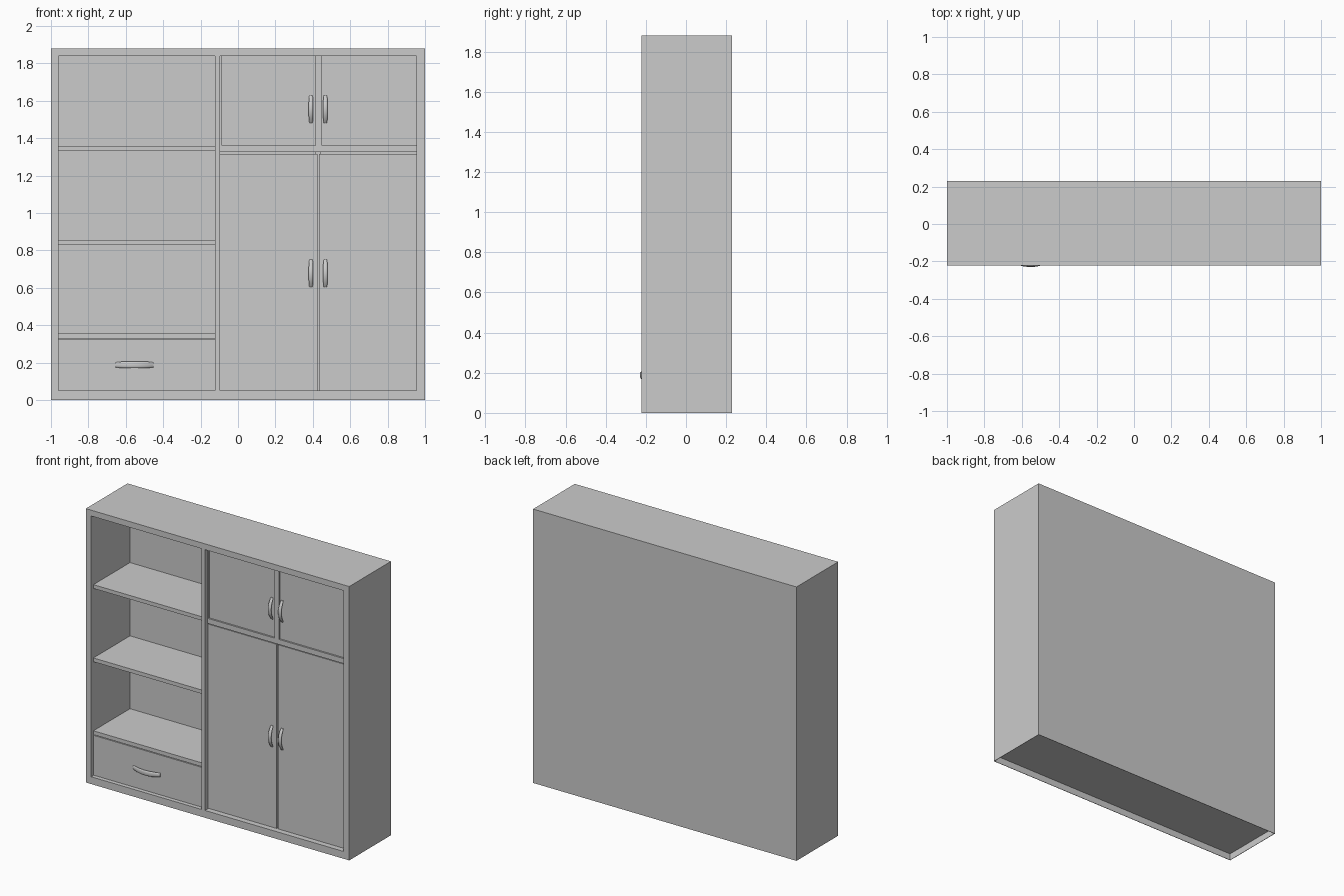
import bpy, bmesh, math

if "Cube" in bpy.data.objects:
    bpy.data.objects.remove(bpy.data.objects["Cube"])

FRONT, BACK, H = -0.222, 0.23, 1.88
L0, L1 = -0.96, -0.123        # left opening
R0, R1 = -0.095, 0.955        # right opening
INNER = 0.2                   # inside face of the back panel


def box(name, x0, x1, y0, y1, z0, z1):
    bm = bmesh.new()
    bmesh.ops.create_cube(bm, size=1)
    for v in bm.verts:
        v.co = ((x0, x1)[v.co.x > 0], (y0, y1)[v.co.y > 0], (z0, z1)[v.co.z > 0])
    me = bpy.data.meshes.new(name)
    bm.to_mesh(me)
    bm.free()
    ob = bpy.data.objects.new(name, me)
    bpy.context.collection.objects.link(ob)
    return ob


def cut(target, *dims):
    cutter = box("cutter", *dims)
    cutter.hide_render = True
    mod = target.modifiers.new("cut", 'BOOLEAN')
    mod.operation, mod.solver, mod.object = 'DIFFERENCE', 'EXACT', cutter
    bpy.context.view_layer.objects.active = target
    bpy.ops.object.modifier_apply(modifier=mod.name)
    bpy.data.objects.remove(cutter)


def handle(name, x, y, z, length, width, vertical, bow=0.033, thick=0.012):
    """Bowed grip: elliptical rings swept along a shallow arc."""
    bm = bmesh.new()
    n, sides, rings = 16, 12, []
    for i in range(n + 1):
        t = -1 + 2 * i / n
        yc = y - (bow - thick / 2) * (1 - t * t)
        w = width / 2 * (1 - 0.3 * t ** 4)
        ring = []
        for k in range(sides):
            a = 2 * math.pi * k / sides
            along, across = t * length / 2, w * math.cos(a)
            dx, dz = (across, along) if vertical else (along, across)
            ring.append(bm.verts.new((x + dx, yc + thick / 2 * math.sin(a), z + dz)))
        rings.append(ring)
    for a, b in zip(rings, rings[1:]):
        for k in range(sides):
            j = (k + 1) % sides
            bm.faces.new((a[k], a[j], b[j], b[k]))
    bm.faces.new(rings[0])
    bm.faces.new(rings[-1])
    bmesh.ops.recalc_face_normals(bm, faces=bm.faces)
    me = bpy.data.meshes.new(name)
    bm.to_mesh(me)
    bm.free()
    ob = bpy.data.objects.new(name, me)
    bpy.context.collection.objects.link(ob)
    bpy.ops.object.select_all(action='DESELECT')
    ob.select_set(True)
    bpy.context.view_layer.objects.active = ob
    bpy.ops.object.shade_smooth_by_angle(angle=math.radians(40))


# Carcass with two front openings and a hollow underside
body = box("cabinet_body", -1, 1, FRONT, BACK, 0, H)
cut(body, L0, L1, FRONT - 0.1, INNER, 0.05, 1.84)
cut(body, R0, R1, FRONT - 0.1, INNER, 0.05, 1.84)
cut(body, -0.997, 0.997, FRONT + 0.003, BACK - 0.003, -0.1, 0.046)

# Open shelves on the left
trim = FRONT + 0.025
for i, z in enumerate((0.33, 0.83, 1.333)):
    box(f"shelf_{i + 1}", L0, L1, trim, INNER, z, z + 0.026)

# Drawer
box("drawer_front", L0 + 0.001, L1 - 0.001, trim, trim + 0.3, 0.052, 0.325)
handle("drawer_handle", -0.553, trim, 0.188, 0.205, 0.036, False)

# Rails and stiles around the doors
box("middle_rail", R0, R1, trim, INNER, 1.325, 1.36)
box("upper_side_stile", R0, -0.085, trim, trim + 0.04, 1.36, 1.84)
box("upper_centre_stile", 0.415, 0.45, trim, INNER, 1.36, 1.84)
box("lower_centre_stile", 0.415, 0.445, trim + 0.03, INNER, 0.05, 1.325)

# Doors, each with a handle beside the centre line
face = FRONT + 0.035
for label, z0, z1, hz, xs in (
        ("upper", 1.361, 1.838, 1.555, (-0.085, 0.415, 0.45, R1)),
        ("lower", 0.052, 1.316, 0.677, (R0, 0.425, 0.434, R1))):
    for side, x0, x1, hx in (("left", xs[0], xs[1], 0.39), ("right", xs[2], xs[3], 0.467)):
        box(f"{label}_{side}_door", x0, x1, face, face + 0.025, z0, z1)
        handle(f"{label}_{side}_handle", hx, face, hz, 0.147, 0.024, True)
